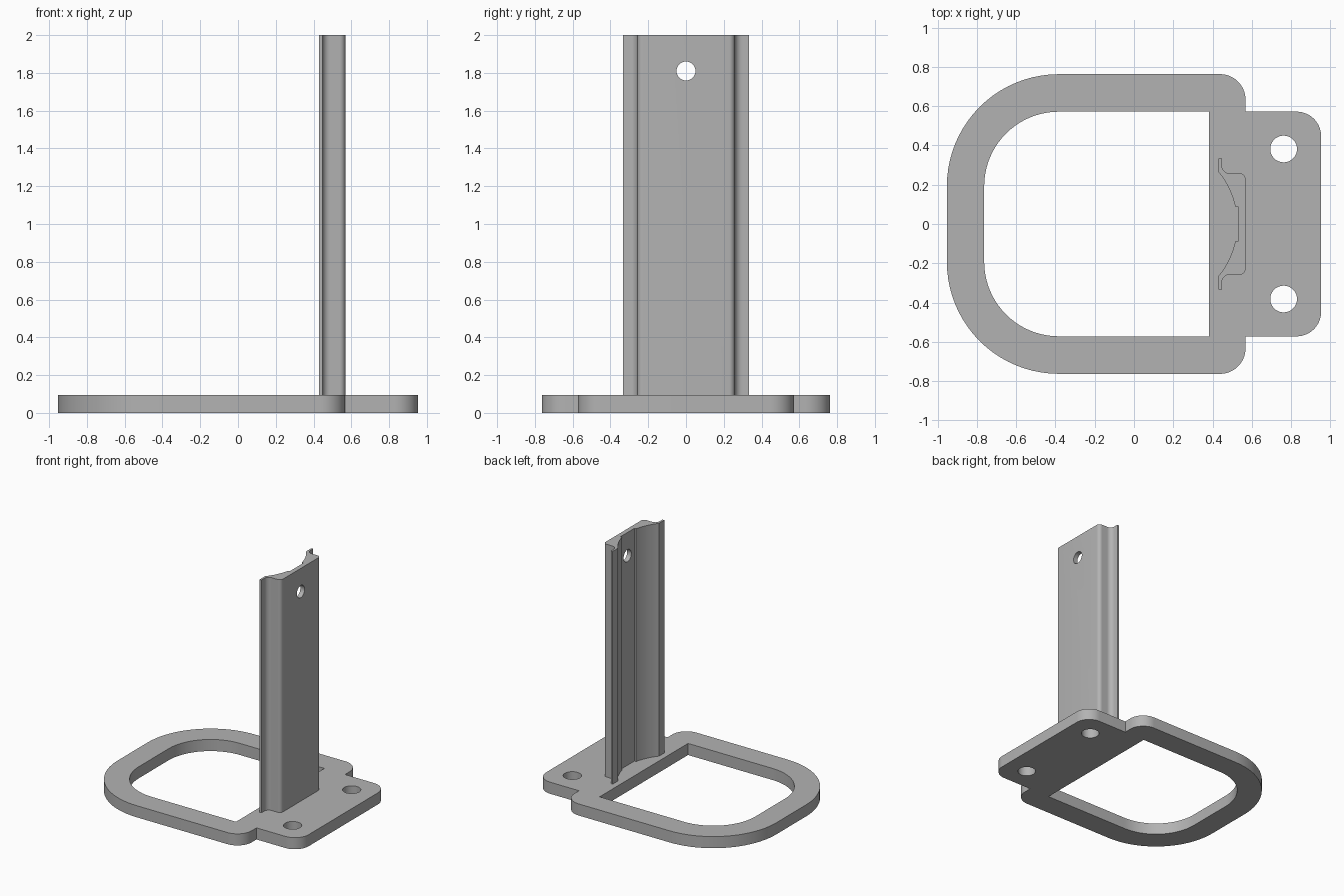
import bpy, bmesh, math
from mathutils import Vector, Matrix

cube = bpy.data.objects.get("Cube")
if cube:
    bpy.data.objects.remove(cube, do_unlink=True)

THICK = 0.095
grey = bpy.data.materials.new("plain_grey")
grey.use_nodes = True
grey.diffuse_color = (0.45, 0.45, 0.45, 1)
grey.node_tree.nodes["Principled BSDF"].inputs["Base Color"].default_value = grey.diffuse_color


def fillet(corners, steps=12):
    """Round each (x, y, radius) corner of a closed outline."""
    out = []
    for i, (x, y, r) in enumerate(corners):
        p = Vector((x, y))
        if r == 0:
            out.append(p)
            continue
        a = (Vector(corners[i - 1][:2]) - p).normalized()
        b = (Vector(corners[(i + 1) % len(corners)][:2]) - p).normalized()
        half = a.angle(b) / 2
        centre = p + (a + b).normalized() * r / math.sin(half)
        start = p + a * r / math.tan(half) - centre
        end = p + b * r / math.tan(half) - centre
        turn = math.atan2(start.x * end.y - start.y * end.x, start.dot(end))
        out += [centre + Matrix.Rotation(turn * k / steps, 2) @ start
                for k in range(steps + 1)]
    return out


def mirrored(half):
    """Complete an outline that is symmetric about the x axis."""
    return half + [(x, -y, r) for x, y, r in reversed(half)]


def extrude(name, outline, z0, z1):
    bm = bmesh.new()
    face = bm.faces.new([bm.verts.new((p[0], p[1], z0)) for p in outline])
    top = bmesh.ops.extrude_face_region(bm, geom=[face])["geom"]
    verts = [g for g in top if isinstance(g, bmesh.types.BMVert)]
    bmesh.ops.translate(bm, verts=verts, vec=(0, 0, z1 - z0))
    bmesh.ops.recalc_face_normals(bm, faces=bm.faces)
    mesh = bpy.data.meshes.new(name)
    bm.to_mesh(mesh)
    bm.free()
    mesh.materials.append(grey)
    obj = bpy.data.objects.new(name, mesh)
    bpy.context.collection.objects.link(obj)
    return obj


def rod(name, location, radius, rotation=(0, 0, 0)):
    bpy.ops.mesh.primitive_cylinder_add(vertices=40, radius=radius, depth=0.5,
                                        location=location, rotation=rotation)
    obj = bpy.context.object
    obj.name = name
    obj.data.materials.append(grey)
    return obj


def finish(obj, cutters):
    """Cut the openings, then smooth the rounded edges."""
    bpy.ops.object.select_all(action="DESELECT")
    obj.select_set(True)
    bpy.context.view_layer.objects.active = obj
    for cutter in cutters:
        mod = obj.modifiers.new("opening", "BOOLEAN")
        mod.operation, mod.solver, mod.object = "DIFFERENCE", "EXACT", cutter
        bpy.ops.object.modifier_apply(modifier=mod.name)
        bpy.data.objects.remove(cutter, do_unlink=True)
    bpy.ops.object.shade_smooth_by_angle(angle=math.radians(30))


# Base plate: rounded loop with a bolting tab
base = extrude("base_plate", fillet(mirrored([
    (-0.953, 0.763, 0.57), (0.568, 0.763, 0.13), (0.568, 0.572, 0),
    (0.953, 0.572, 0.125)]), 20), 0, THICK)
window = extrude("window_cutter", fillet(mirrored([
    (-0.763, 0.572, 0.38), (0.382, 0.572, 0)]), 20), -0.1, 0.2)
finish(base, [window] + [rod("bolt_cutter", (0.762, s * 0.382, 0), 0.068) for s in (1, -1)])

# Upright: channel with outer lips, a hollowed inner face and a centre groove
outer = [(0.568, 0.258, 0.03), (0.447, 0.258, 0.04), (0.447, 0.334, 0), (0.43, 0.334, 0)]
CENTRE, RADIUS = 0.107, 0.418
hollow = []
for k in range(13):
    angle = math.asin(0.265 / RADIUS) * (1 - k / 12) + math.asin(0.09 / RADIUS) * k / 12
    hollow.append((CENTRE + RADIUS * math.cos(angle), RADIUS * math.sin(angle), 0))
groove = [(0.53, 0.09, 0)]
upright = extrude("upright", fillet(mirrored(outer + hollow + groove), 8), THICK, 2)
finish(upright, [rod("pin_cutter", (0.55, 0, 1.81), 0.05, (0, math.pi / 2, 0))])
